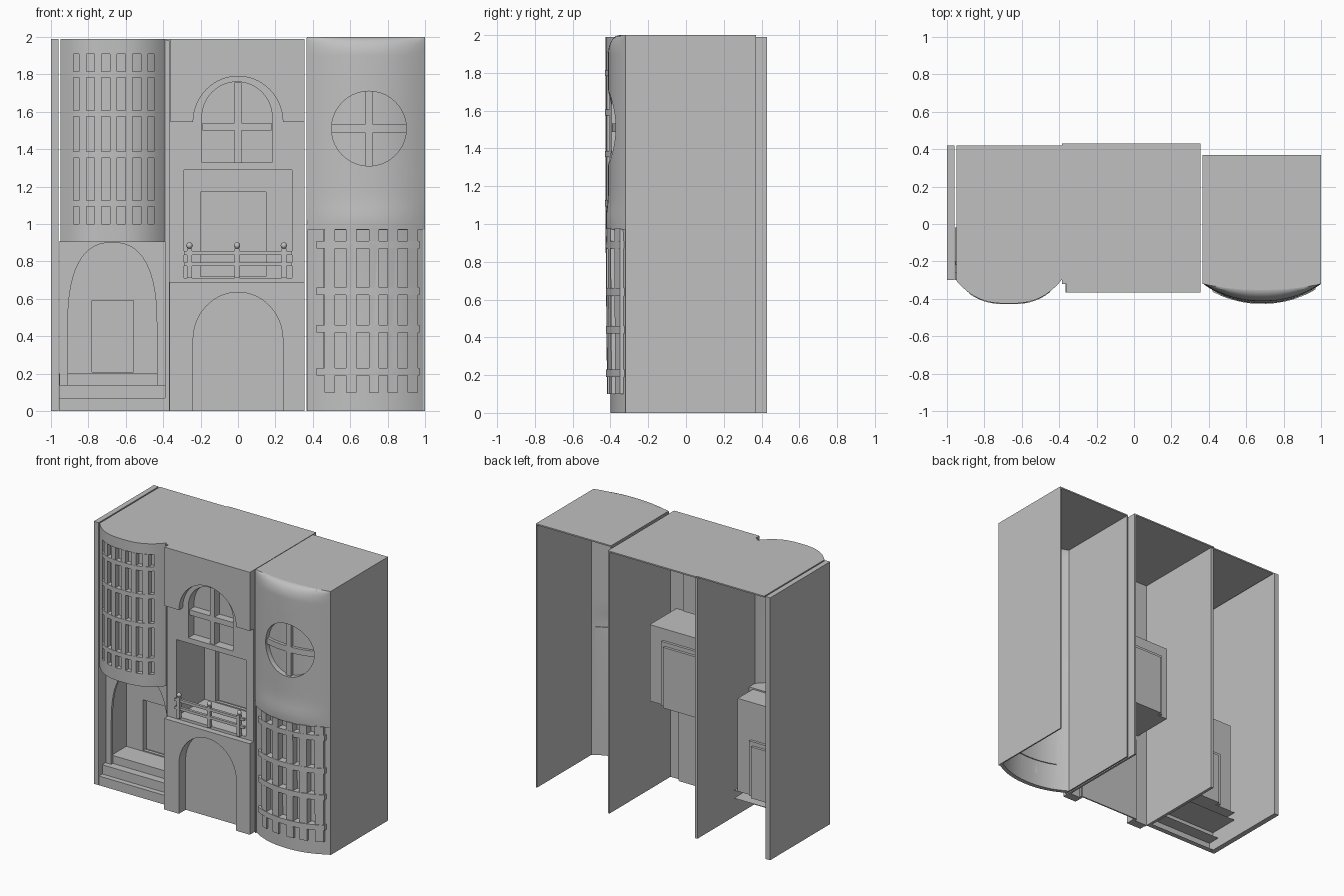
import bpy, bmesh, math
from mathutils import Vector

if "Cube" in bpy.data.objects:
    bpy.data.objects.remove(bpy.data.objects["Cube"], do_unlink=True)

stone = bpy.data.materials.new("stone_grey")
stone.use_nodes = True
COL = (0.53, 0.53, 0.53, 1)
stone.diffuse_color = COL
stone.node_tree.nodes["Principled BSDF"].inputs["Base Color"].default_value = COL
made = []


def add(name, mesh):
    mesh.materials.clear()
    mesh.materials.append(stone)
    ob = bpy.data.objects.new(name, mesh)
    bpy.context.collection.objects.link(ob)
    made.append(ob)
    return ob


def from_bm(name, bm):
    me = bpy.data.meshes.new(name)
    bm.to_mesh(me)
    bm.free()
    return add(name, me)


def box(name, x0, x1, y0, y1, z0, z1, open_front=False, open_back=False):
    bm = bmesh.new()
    bmesh.ops.create_cube(bm, size=1)
    for v in bm.verts:
        v.co = ((x0 + x1) / 2 + v.co.x * (x1 - x0),
                (y0 + y1) / 2 + v.co.y * (y1 - y0),
                (z0 + z1) / 2 + v.co.z * (z1 - z0))
    bm.normal_update()
    gone = [f for f in bm.faces if (open_front and f.normal.y < -0.5)
            or (open_back and f.normal.y > 0.5)]
    bmesh.ops.delete(bm, geom=gone, context='FACES')
    return from_bm(name, bm)


def plate(name, loops, lo, hi, flat=False, bend=None, cuts=None):
    """Filled outline with holes, upright between two y (or flat between two z), optionally bowed."""
    cu = bpy.data.curves.new(name, 'CURVE')
    cu.dimensions, cu.fill_mode, cu.extrude = '2D', 'BOTH', (hi - lo) / 2
    for pts in loops:
        sp = cu.splines.new('POLY')
        sp.points.add(len(pts) - 1)
        for p, (a, b) in zip(sp.points, pts):
            p.co = (a, b, 0, 1)
        sp.use_cyclic_u = True
    tmp = bpy.data.objects.new(name, cu)
    bpy.context.collection.objects.link(tmp)
    dg = bpy.context.evaluated_depsgraph_get()
    me = bpy.data.meshes.new_from_object(tmp.evaluated_get(dg))
    bpy.data.objects.remove(tmp, do_unlink=True)
    bm = bmesh.new()
    bm.from_mesh(me)
    bmesh.ops.remove_doubles(bm, verts=bm.verts, dist=1e-5)
    mid = (lo + hi) / 2
    for v in bm.verts:
        x, y, z = v.co
        v.co = (x, y, mid + z) if flat else (x, mid - z, y)
    if bend:
        for axis, places in zip((Vector((1, 0, 0)), Vector((0, 0, 1))), cuts):
            for p in places:
                bmesh.ops.bisect_plane(bm, geom=bm.verts[:] + bm.edges[:] + bm.faces[:],
                                       plane_co=axis * p, plane_no=axis, dist=1e-5)
        for v in bm.verts:
            v.co.y += bend(v.co.x, v.co.z)
    bmesh.ops.recalc_face_normals(bm, faces=bm.faces)
    return from_bm(name, bm)


def rect(x0, x1, z0, z1):
    return [(x0, z0), (x1, z0), (x1, z1), (x0, z1)]


def arch(cx, hw, z0, spring, apex, p=1.0, n=28):
    pts = [(cx - hw, z0)] if z0 < spring else []
    for i in range(n + 1):
        a = math.pi * (1 - i / n)
        c, s = math.cos(a), max(math.sin(a), 0)
        pts.append((cx + hw * math.copysign(abs(c) ** p, c), spring + (apex - spring) * s ** p))
    return pts + ([(cx + hw, z0)] if z0 < spring else [])


def gate(x0, x1, z0, z1, opening):
    return [(x0, z0)] + opening + [(x1, z0), (x1, z1), (x0, z1)]


def spread(a, b, n):
    return [a + (b - a) * i / n for i in range(n + 1)]


def niche(name, x0, x1, z0, z1, yf, yb, door):
    """Recess with a stepped door let into its back wall."""
    box(name + "_walls", x0, x1, yf, yb, z0, z1, True, True)
    dx0, dx1, top = door
    frame, leaf = rect(dx0, dx1, z0 + .004, top), rect(dx0 + .03, dx1 - .03, z0 + .008, top - .03)
    plate(name + "_back", [rect(x0, x1, z0, z1), frame], yb - .005, yb)
    plate(name + "_door_frame", [frame, leaf], yb - .005, yb + .02)
    box(name + "_door", dx0 + .03, dx1 - .03, yb, yb + .04, z0, top - .03, True)


# Bowed front surfaces
def left_bow(x, z):
    t = min(abs(x + .67) / .283, 1)
    return -.30 - .125 * (1 - t ** 2.7)


def right_bow(x, z):
    t = min(abs(x - .685) / .315, 1)
    u = min(max((z - 1.9) / .1, 0), 1)
    depth = .092 - .06 * (1 - math.sqrt(1 - u * u)) + .012 * math.exp(-((z - 1.02) / .08) ** 2)
    return -.32 - depth * (1 - t ** 2.2)


LEFT = (spread(-.95, -.39, 20), [])
RIGHT = (spread(.37, 1, 20), spread(.97, 1.27, 8) + spread(1.9, 1.995, 7))


def grille(name, bow, cuts, opening, recess, uprights, up_w, up_z, rails, rail_h, rail_x, lift):
    x0, x1, z0, z1 = opening
    plate(name + "_backing", [rect(x0 - .005, x1 + .005, z0 - .005, z1 + .005)],
          recess, recess + .008, bend=bow, cuts=cuts)
    for x in uprights:
        plate(name + "_upright", [rect(x - up_w / 2, x + up_w / 2, *up_z)],
              -lift / 2, recess, bend=bow, cuts=cuts)
    for z in rails:
        plate(name + "_rail", [rect(*rail_x, z - rail_h / 2, z + rail_h / 2)],
              -lift, recess, bend=bow, cuts=cuts)


# Left house: end wall, bay, roof and bay floor
box("left_end_wall", -1, -.96, -.30, .42, 0, 1.99)
hole = (-.88, -.45, 1.0, 1.91)
plate("left_bay", [rect(-.95, -.39, .91, 1.99), rect(*hole)], 0, .035, bend=left_bow, cuts=LEFT)
grille("left_grille", left_bow, LEFT, hole, .035, spread(-.83, -.5, 4), .038, (1.0, 1.91),
       (1.11, 1.37, 1.59, 1.8), .033, (-.88, -.45), .004)
bay_edge = [(x, left_bow(x, 0)) for x in LEFT[0]]
plate("left_roof", [bay_edge + [(-.39, .42), (-.95, .42)]], 1.98, 1.99, flat=True)
plate("left_bay_floor", [bay_edge + [(-.39, -.2), (-.95, -.2)]], .905, .915, flat=True)

# Left porch: arched portal, steps and recessed door
plate("porch_arch", [gate(-.955, -.39, .14, .91, arch(-.672, .238, .14, .45, .9, .8))], -.22, -.2)
for i, (yf, yb) in enumerate(((-.30, -.26), (-.26, -.2), (-.2, -.02))):
    box("porch_step", -.957, -.39, yf, yb, .07 * i, .07 * (i + 1) - .01 * (i == 2), False, True)
niche("porch", -.92, -.42, .2, .905, -.2, -.02, (-.81, -.53, .62))

# Middle house: walls, roof and front
box("middle_right_side_wall", -.39, -.368, -.30, .42, 0, 1.99)
box("middle_left_side_wall", .34, .355, -.32, .43, 0, 1.99)
box("middle_roof", -.385, .355, -.32, .43, 1.98, 1.99)
door_arch = arch(0, .24, 0, .38, .635)
window = arch(-.005, .188, 1.33, 1.57, 1.76)
plate("middle_front", [gate(-.37, .35, 0, 1.985, door_arch), rect(-.29, .29, .71, 1.29), window],
      -.32, -.30)
plate("gateway", [gate(-.365, .355, 0, .69, door_arch)], -.365, -.32)
plate("gateway_door", [arch(0, .25, 0, .38, .645)], -.285, -.275)
plate("gateway_reveal", [gate(-.26, .26, 0, .66, door_arch)], -.30, -.28)
plate("window_hood", [gate(-.36, .355, 1.545, 1.99, arch(0, .24, 1.545, 1.545, 1.79))], -.365, -.32)

# Middle window with crossed bars
plate("window_reveal", [arch(-.005, .2, 1.318, 1.57, 1.772), window], -.30, -.24)
plate("window_pane", [arch(-.005, .195, 1.32, 1.57, 1.767)], -.25, -.24)
box("window_mullion", -.02, .02, -.31, -.245, 1.33, 1.757)
box("window_transom", -.19, .18, -.31, -.245, 1.5, 1.54)

# Balcony recess and railing
niche("balcony", -.29, .29, .71, 1.29, -.30, .02, (-.23, .18, 1.2))
for z0, z1 in ((.835, .855), (.775, .795)):
    box("balcony_rail", -.29, .29, -.345, -.325, z0, z1)
for x in (-.26, -.005, .245):
    box("balcony_post", x - .013, x + .013, -.348, -.322, .71, .87)
    bm = bmesh.new()
    bmesh.ops.create_uvsphere(bm, u_segments=12, v_segments=8, radius=.017)
    bmesh.ops.translate(bm, verts=bm.verts, vec=(x, -.335, .885))
    from_bm("balcony_finial", bm)

# Right house: walls, roof, upper and lower bowed front
box("right_outer_wall", .99, 1, -.32, .37, 0, 2)
box("right_inner_wall", .365, .375, -.32, .37, 0, 1.995)
plate("right_roof", [[(x, right_bow(x, 2)) for x in RIGHT[0]] + [(1, .37), (.37, .37)]],
      1.99, 2, flat=True)


def disc(r, n=40):
    return [(.7 + r * math.cos(k * math.tau / n), 1.51 + r * math.sin(k * math.tau / n))
            for k in range(n)]


plate("right_upper_front", [rect(.37, 1, .97, 2), disc(.2)], 0, .045, bend=right_bow, cuts=RIGHT)
plate("round_window_pane", [disc(.205)], .04, .05, bend=right_bow, cuts=RIGHT)
for bar in (rect(.678, .722, 1.31, 1.71), rect(.5, .9, 1.488, 1.532)):
    plate("round_window_bar", [bar], .018, .045, bend=right_bow, cuts=RIGHT)
hole = (.46, .96, .21, .968)
plate("right_lower_front", [rect(.37, 1, 0, .975), rect(*hole)], .012, .045,
      bend=right_bow, cuts=RIGHT)
grille("right_grille", right_bow, RIGHT, hole, .045, (.49, .605, .727, .828, .935), .055,
       (.1, .975), (.21, .44, .64, .89), .04, (.42, .97), .012)

# Soft shading on the curved parts only
bpy.ops.object.select_all(action='DESELECT')
for ob in made:
    ob.select_set(True)
bpy.context.view_layer.objects.active = made[0]
bpy.ops.object.shade_smooth_by_angle(angle=math.radians(30))
